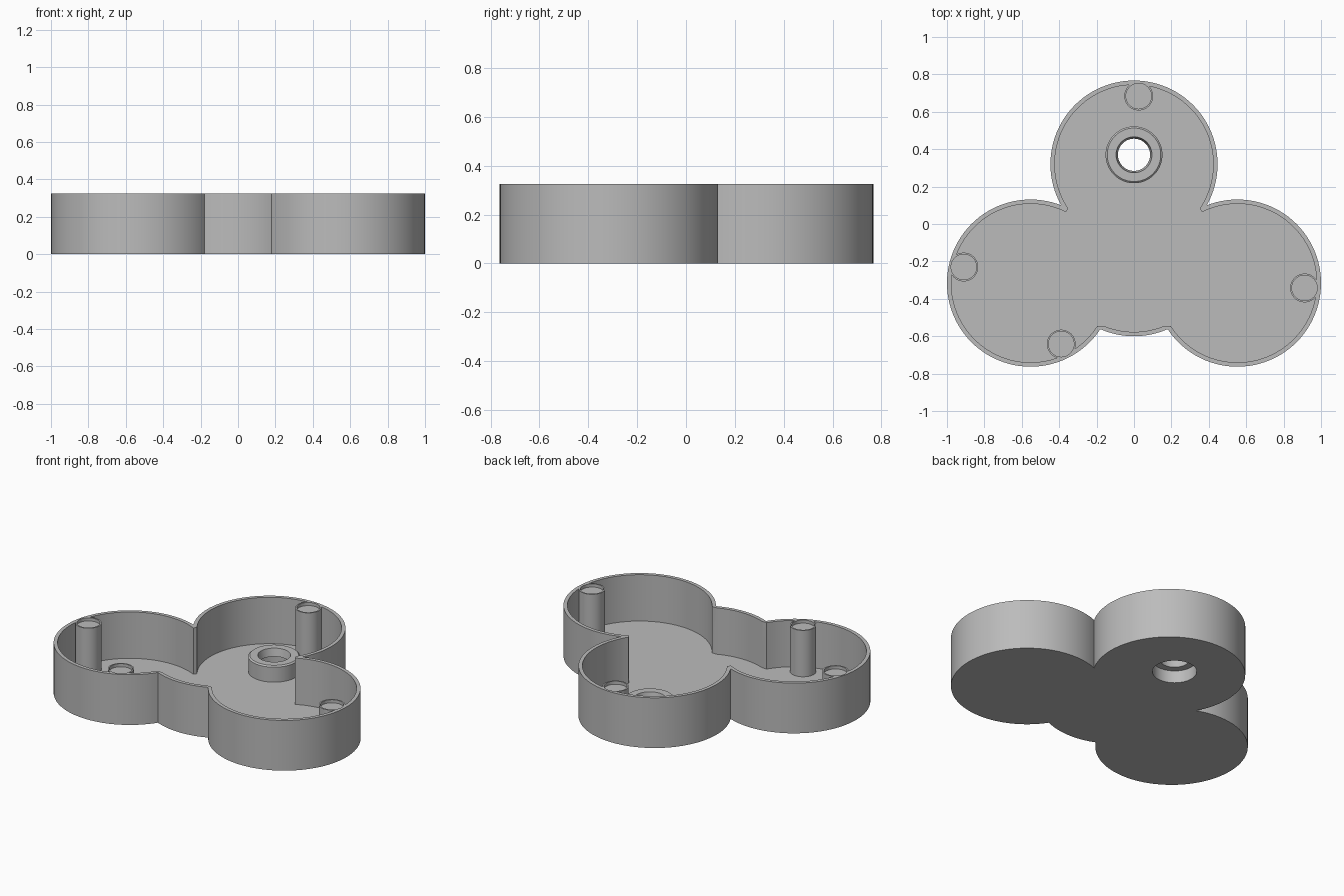
import bpy
import bmesh
import math
from mathutils import Matrix

cube = bpy.data.objects.get("Cube")
if cube:
    bpy.data.objects.remove(cube, do_unlink=True)

HEIGHT, FLOOR = 0.325, 0.025
R_OUT, R_IN = 0.447, 0.424
LOBES = [(0, 0.32), (-0.553, -0.316), (0.553, -0.316), (0, -0.153)]
POSTS = [(0.025, 0.684), (-0.91, -0.23), (0.912, -0.342), (-0.389, -0.642)]
BOSS = (0, 0.37)

grey = bpy.data.materials.new("plain grey")
grey.use_nodes = True
colour = (0.5, 0.5, 0.5, 1)
grey.diffuse_color = colour
grey.node_tree.nodes["Principled BSDF"].inputs["Base Color"].default_value = colour


def add_object(name, bm):
    mesh = bpy.data.meshes.new(name)
    bm.to_mesh(mesh)
    bm.free()
    obj = bpy.data.objects.new(name, mesh)
    obj.data.materials.append(grey)
    bpy.context.collection.objects.link(obj)
    return obj


def drum(name, centre, z0, z1, r0, r1=None, sides=96):
    bm = bmesh.new()
    bmesh.ops.create_cone(bm, cap_ends=True, segments=sides, radius1=r0,
                          radius2=r0 if r1 is None else r1, depth=z1 - z0,
                          matrix=Matrix.Translation((*centre, (z0 + z1) / 2)))
    return add_object(name, bm)


def block(name, x0, x1, y0, y1, z0, z1):
    bm = bmesh.new()
    move = Matrix.Translation(((x0 + x1) / 2, (y0 + y1) / 2, (z0 + z1) / 2))
    bmesh.ops.create_cube(bm, size=1, matrix=move @ Matrix.Diagonal((x1 - x0, y1 - y0, z1 - z0, 1)))
    return add_object(name, bm)


def combine(target, tool, operation):
    tool.hide_render = True
    mod = target.modifiers.new(operation.lower(), 'BOOLEAN')
    mod.operation = operation
    mod.solver = 'EXACT'
    mod.object = tool
    bpy.context.view_layer.objects.active = target
    bpy.ops.object.modifier_apply(modifier=mod.name)
    bpy.data.objects.remove(tool, do_unlink=True)


# Outer body: three round lobes and a middle drum
tray = drum("lobed_tray", LOBES[0], 0, HEIGHT, R_OUT)
for spot in LOBES[1:]:
    combine(tray, drum("lobe", spot, 0, HEIGHT, R_OUT), 'UNION')

# Hollow: inset lobes joined by a square-cut middle
hollow = drum("hollow", LOBES[0], FLOOR, 0.5, R_IN)
for spot in LOBES[1:]:
    combine(hollow, drum("inset_lobe", spot, FLOOR, 0.5, R_IN), 'UNION')
combine(hollow, block("middle", -0.345, 0.335, -0.545, 0.15, FLOOR, 0.5), 'UNION')
combine(tray, hollow, 'DIFFERENCE')

# Corner posts with shallow recessed tops
for spot in POSTS:
    combine(tray, drum("post", spot, 0.01, HEIGHT, 0.077, sides=48), 'UNION')
for spot in POSTS:
    combine(tray, drum("post_recess", spot, HEIGHT - 0.02, 0.5, 0.068, sides=48), 'DIFFERENCE')

# Chamfered boss, its counterbore from below and tapered through hole
boss = drum("boss", BOSS, 0.01, 0.122, 0.152, sides=64)
combine(boss, drum("chamfer", BOSS, 0.122, 0.13, 0.152, 0.143, 64), 'UNION')
combine(tray, boss, 'UNION')
combine(tray, drum("counterbore", BOSS, -0.1, 0.08, 0.13, sides=64), 'DIFFERENCE')
combine(tray, drum("through_hole", BOSS, 0.07, 0.135, 0.084, 0.097, 64), 'DIFFERENCE')

bpy.ops.object.select_all(action='DESELECT')
tray.select_set(True)
bpy.context.view_layer.objects.active = tray
bpy.ops.object.shade_smooth_by_angle(angle=math.radians(30))
